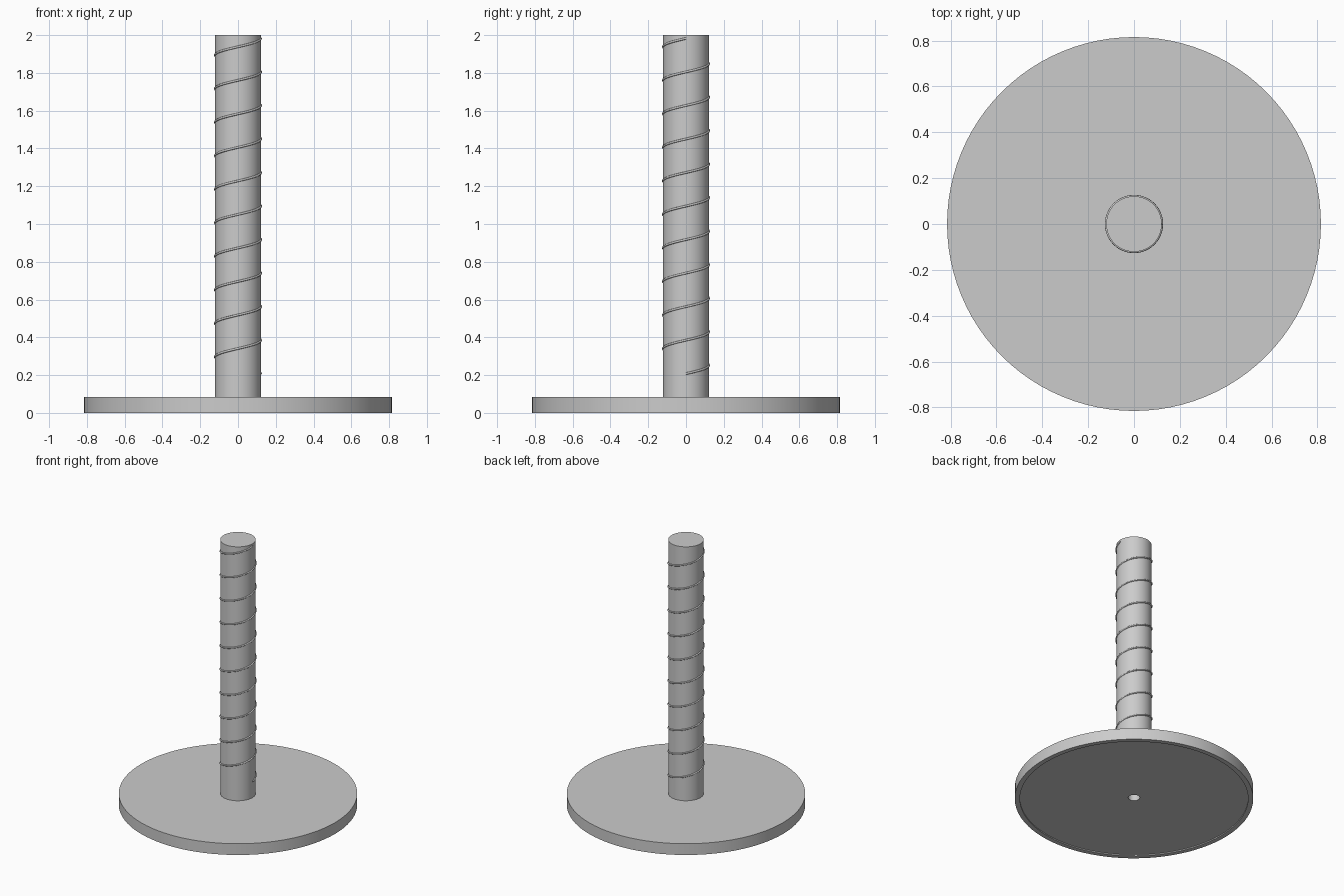
import bpy, bmesh, math

cube = bpy.data.objects.get("Cube")
if cube:
    bpy.data.objects.remove(cube, do_unlink=True)

grey = bpy.data.materials.new("plain grey")
grey.use_nodes = True
colour = (0.6, 0.6, 0.6, 1)
grey.diffuse_color = colour
grey.node_tree.nodes["Principled BSDF"].inputs["Base Color"].default_value = colour

POST_R, BASE_R, BASE_TOP, HEIGHT = 0.121, 0.815, 0.085, 2.0


def lathe(name, profile, steps=96):
    """Spin a (radius, z) profile around the z axis."""
    bm = bmesh.new()
    verts = [bm.verts.new((r, 0, z)) for r, z in profile]
    edges = [bm.edges.new(pair) for pair in zip(verts, verts[1:])]
    bmesh.ops.spin(bm, geom=verts + edges, axis=(0, 0, 1), cent=(0, 0, 0),
                   angle=math.tau, steps=steps, use_duplicate=False)
    bmesh.ops.remove_doubles(bm, verts=bm.verts, dist=1e-5)
    bmesh.ops.recalc_face_normals(bm, faces=bm.faces)
    mesh = bpy.data.meshes.new(name)
    bm.to_mesh(mesh)
    bm.free()
    return finish(bpy.data.objects.new(name, mesh))


def finish(obj):
    bpy.context.collection.objects.link(obj)
    obj.data.materials.append(grey)
    bpy.ops.object.select_all(action="DESELECT")
    obj.select_set(True)
    bpy.context.view_layer.objects.active = obj
    if obj.type == "MESH":
        bpy.ops.object.shade_smooth_by_angle(angle=math.radians(35))
    return obj


# Round base with a shallow recess underneath and a blind screw hole
lathe("base", [(0, BASE_TOP), (BASE_R, BASE_TOP), (BASE_R, 0), (0.78, 0),
               (0.78, 0.008), (0.04, 0.008), (0.04, 0.08), (0, 0.08)])

# Upright post
lathe("post", [(0, BASE_TOP), (POST_R, BASE_TOP), (POST_R, HEIGHT), (0, HEIGHT)], 64)

# Thin cord wound around the post
TURNS, STEPS, START, PITCH = 10, 48, 0.2075, 0.1775
curve = bpy.data.curves.new("cord", "CURVE")
curve.dimensions = "3D"
curve.bevel_depth = 0.006
curve.bevel_resolution = 2
curve.use_fill_caps = True
spline = curve.splines.new("POLY")
spline.points.add(TURNS * STEPS)
for i, point in enumerate(spline.points):
    turn = i / STEPS
    a = turn * math.tau
    point.co = (POST_R * math.cos(a), POST_R * math.sin(a), START + PITCH * turn, 1)
finish(bpy.data.objects.new("cord", curve))
